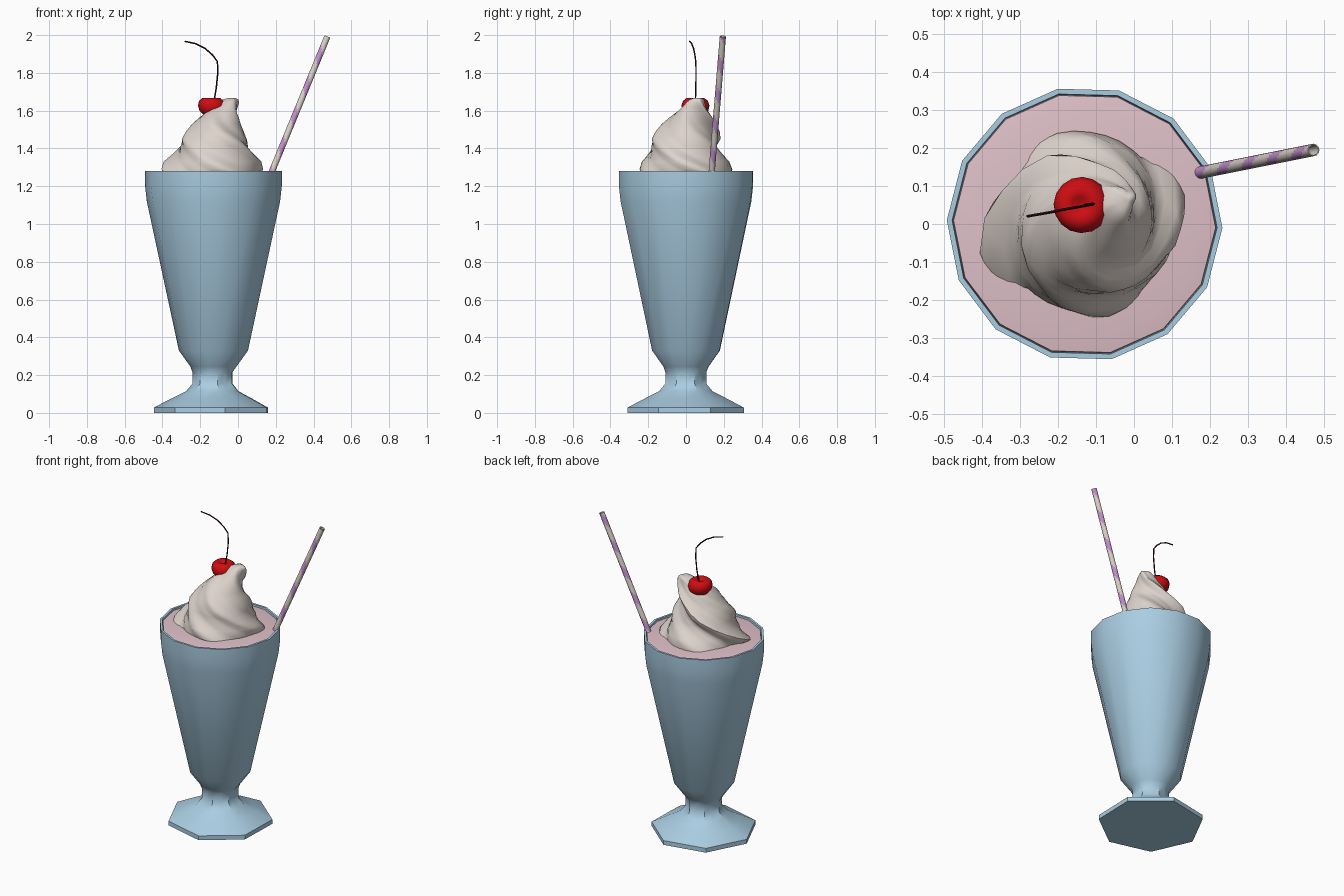
import bpy, bmesh, math
from mathutils import Vector

if "Cube" in bpy.data.objects:
    bpy.data.objects.remove(bpy.data.objects["Cube"])

CX = -0.13          # axis of the glass
SIDES = 14
TURN = math.radians(-1.6)


def material(name, rgb):
    m = bpy.data.materials.new(name)
    m.diffuse_color = (*rgb, 1)
    m.use_nodes = True
    m.node_tree.nodes["Principled BSDF"].inputs["Base Color"].default_value = m.diffuse_color
    return m


glass_blue = material("glass_blue", (0.40, 0.61, 0.76))
shake_pink = material("shake_pink", (0.74, 0.53, 0.58))
cream_white = material("cream_white", (0.72, 0.65, 0.60))
cherry_red = material("cherry_red", (0.62, 0.004, 0.006))
stem_dark = material("stem_dark", (0.03, 0.005, 0.005))
stripe_purple = material("stripe_purple", (0.56, 0.28, 0.62))


def loft(name, rings, mats, cap_start=True, cap_end=True, rule=None, angle=50):
    """Skin a list of equally long point rings."""
    bm = bmesh.new()
    vs = [[bm.verts.new(p) for p in ring] for ring in rings]
    n = len(rings[0])
    for i in range(len(vs) - 1):
        for j in range(n):
            k = (j + 1) % n
            f = bm.faces.new((vs[i][j], vs[i][k], vs[i + 1][k], vs[i + 1][j]))
            if rule:
                f.material_index = rule(i, j)
    if cap_start:
        bm.faces.new(vs[0][::-1])
    if cap_end:
        bm.faces.new(vs[-1])
    bmesh.ops.recalc_face_normals(bm, faces=bm.faces)
    me = bpy.data.meshes.new(name)
    bm.to_mesh(me)
    bm.free()
    ob = bpy.data.objects.new(name, me)
    bpy.context.collection.objects.link(ob)
    for m in mats:
        me.materials.append(m)
    bpy.ops.object.select_all(action='DESELECT')
    ob.select_set(True)
    bpy.context.view_layer.objects.active = ob
    bpy.ops.object.shade_smooth_by_angle(angle=math.radians(angle))
    return ob


def ring(r, z, x=CX, y=0.0, n=SIDES, seven=False):
    """Circle of n points; 'seven' pulls every other point in to form a heptagon."""
    pts = []
    for j in range(n):
        a = TURN + 2 * math.pi * j / n
        q = r * math.cos(math.pi / 7) if seven and j % 2 == 0 else r
        pts.append((x + q * math.cos(a), y + q * math.sin(a), z))
    return pts


# Glass: seven-sided foot and stem, fourteen-sided bowl with a thin rim
foot = [(0.316, 0.0), (0.316, 0.028), (0.225, 0.075), (0.145, 0.115),
        (0.111, 0.155), (0.111, 0.215)]
bowl = [(0.122, 0.245), (0.183, 0.33), (0.353, 1.12), (0.362, 1.20),
        (0.363, 1.28), (0.349, 1.28), (0.346, 1.25)]
loft("glass", [ring(r, z, seven=True) for r, z in foot] + [ring(r, z) for r, z in bowl],
     [glass_blue], cap_end=False, angle=40)

# Milkshake surface
loft("milkshake", [ring(0.347, 1.255), ring(0.345, 1.270), ring(0.30, 1.277), ring(0.10, 1.282)],
     [shake_pink])

# Whipped cream: uneven lobed outline twisted upwards to a leaning tip
LOBES = [.24, .275, .23, .238, .245, .21, .208, .278, .22, .225, .25, .228]
CREAM = [  # height, mean radius, centre x, centre y
    (1.26, .238, -.135, .0), (1.29, .240, -.135, .0), (1.33, .222, -.134, .0),
    (1.37, .198, -.132, .0), (1.41, .186, -.130, .0), (1.45, .174, -.128, .003),
    (1.49, .148, -.122, .008), (1.53, .124, -.113, .015), (1.56, .108, -.100, .025),
    (1.59, .088, -.085, .035), (1.62, .064, -.062, .045), (1.645, .049, -.046, .052),
    (1.66, .036, -.038, .058), (1.667, .018, -.032, .060)]


def lobe(a):
    t = (a / (2 * math.pi) * 12) % 12
    i = int(t)
    u = (1 - math.cos(math.pi * (t - i))) / 2
    return (LOBES[i % 12] * (1 - u) + LOBES[(i + 1) % 12] * u) / 0.237


cream_rings = []
for z, r, x, y in CREAM:
    twist = math.radians(190) * (z - 1.26) / 0.4
    pts = []
    for j in range(36):
        a = 2 * math.pi * j / 36 - twist      # mesh edges follow the swirl
        q = r * lobe(a + twist)
        pts.append((x + q * math.cos(a), y + q * math.sin(a), z))
    cream_rings.append(pts)
loft("whipped_cream", cream_rings, [cream_white], angle=60)

# Cherry with a dimple on top
cherry = [(0.02, 1.567), (0.05, 1.578), (0.069, 1.60), (0.074, 1.627),
          (0.066, 1.652), (0.045, 1.668), (0.022, 1.662), (0.006, 1.648)]
loft("cherry", [ring(r, z, -0.137 - 0.1 * (z - 1.62), 0.05, 16) for r, z in cherry],
     [cherry_red], angle=60)


def tube_ring(p, axis, r, n):
    side = axis.cross(Vector((0, 1, 0))).normalized()
    up = axis.cross(side).normalized()
    return [p + r * (math.cos(2 * math.pi * j / n) * side + math.sin(2 * math.pi * j / n) * up)
            for j in range(n)]


# Cherry stem: thin curved tube
path = [Vector(p) for p in [(-.128, .05, 1.645), (-.115, .052, 1.72), (-.107, .053, 1.80),
        (-.109, .052, 1.86), (-.135, .047, 1.895), (-.175, .040, 1.93),
        (-.225, .030, 1.955), (-.282, .020, 1.967)]]
stem = []
for i, p in enumerate(path):
    d = (path[min(i + 1, len(path) - 1)] - path[max(i - 1, 0)]).normalized()
    stem.append(tube_ring(p, d, 0.004, 6))
loft("cherry_stem", stem, [stem_dark])

# Straw: hollow tube with spiral stripes
low, high = Vector((0.168, 0.134, 1.25)), Vector((0.473, 0.195, 1.992))
axis = (high - low).normalized()
N, STEPS = 12, 56
straw = [tube_ring(low.lerp(high, i / STEPS), axis, 0.0165, N) for i in range(STEPS + 1)]
straw += [tube_ring(high, axis, 0.0135, N), tube_ring(high - axis * 0.15, axis, 0.0135, N)]
loft("straw", straw, [cream_white, stripe_purple],
     rule=lambda i, j: 1 if i < STEPS and (i + j) % 12 < 5 else 0)
